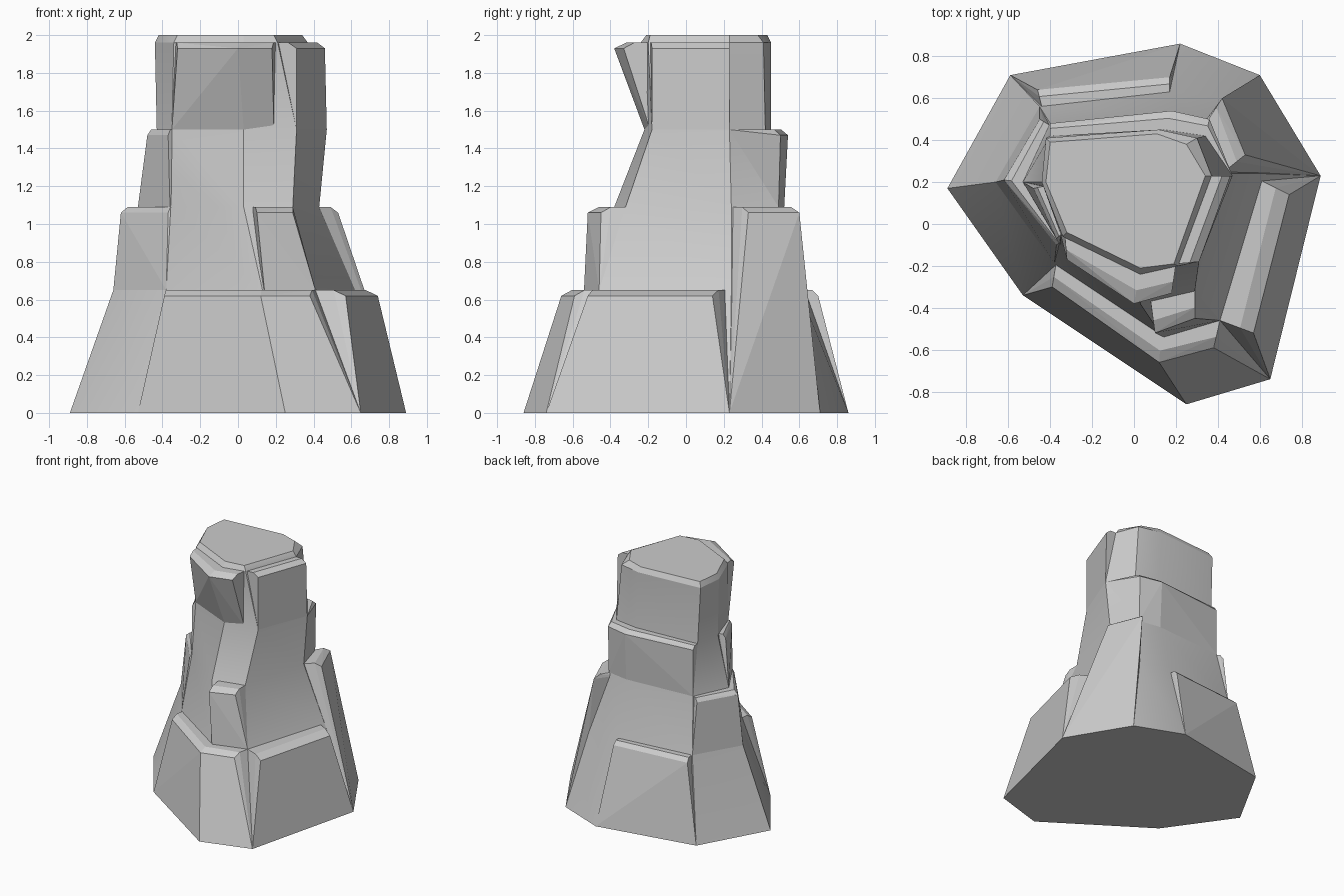
import bpy, bmesh, math

if "Cube" in bpy.data.objects:
    bpy.data.objects.remove(bpy.data.objects["Cube"])


def finish(name, bm):
    bmesh.ops.recalc_face_normals(bm, faces=bm.faces[:])
    mesh = bpy.data.meshes.new(name)
    bm.to_mesh(mesh)
    bm.free()
    ob = bpy.data.objects.new(name, mesh)
    bpy.context.collection.objects.link(ob)
    return ob


def loft(name, rings):
    bm = bmesh.new()
    rows = [[bm.verts.new((x, y, z)) for x, y in pts] for z, pts in rings]
    n = len(rows[0])
    for a, b in zip(rows, rows[1:]):
        for i in range(n):
            j = (i + 1) % n
            bm.faces.new((a[i], a[j], b[j], b[i]))
    bm.faces.new(rows[0])
    bm.faces.new(rows[-1])
    return finish(name, bm)


def slab(name, z0, bottom, z1, top, inner, bevel=0.03):
    """Rock slab leaning on the core, with a chamfered upper edge."""
    bm = bmesh.new()
    for x, y in bottom:
        bm.verts.new((x, y, z0))
    for (x, y), (u, v) in zip(top, inner):
        bm.verts.new((x, y, z1 - bevel))
        bm.verts.new((x + (u - x) * 0.4, y + (v - y) * 0.4, z1))
        bm.verts.new((u, v, z1))
    # buried points inside the core keep the back of the slab hidden
    for pts, z in ((bottom, z0), (inner, z1 - bevel)):
        for x, y in (pts[0], pts[-1]):
            bm.verts.new((x * 0.85, y * 0.85 + 0.02, z))
    r = bmesh.ops.convex_hull(bm, input=bm.verts[:])
    loose = {g for g in r["geom_interior"] if isinstance(g, bmesh.types.BMVert)}
    bmesh.ops.delete(bm, geom=list(loose), context='VERTS')
    bmesh.ops.dissolve_limit(bm, angle_limit=math.radians(2),
                             verts=bm.verts[:], edges=bm.edges[:])
    return finish(name, bm)


# Corner order: left, back left, back, back right, right, front right, front, front left
r0 = [(-.89, .17), (-.59, .71), (.22, .86), (.60, .71),
      (.89, .23), (.65, -.74), (.25, -.86), (-.53, -.34)]
r1 = [(-.66, .20), (-.45, .56), (.17, .63), (.46, .60),
      (.62, .24), (.41, -.46), (.13, -.53), (-.38, -.19)]
r2 = [(-.53, .20), (-.40, .48), (.18, .52), (.36, .49),
      (.43, .24), (.29, -.32), (.03, -.38), (-.35, -.10)]
r3 = [(-.43, .20), (-.40, .42), (.14, .45), (.34, .42),
      (.47, .23), (.31, -.18), (.03, -.22), (-.35, -.05)]
r4 = [(-.44, .20), (-.42, .41), (.12, .45), (.30, .41),
      (.37, .23), (.21, -.20), (.03, -.24), (-.34, -.06)]
r5 = [(-.42, .20), (-.40, .39), (.11, .43), (.25, .38),
      (.34, .23), (.19, -.19), (.03, -.21), (-.32, -.04)]

# Central pillar
core = loft("pillar_core", [(0, r0), (.65, r1), (1.09, r2), (1.5, r3), (1.96, r4), (2, r5)])

# Lowest tier
slab("back_ledge", 0, r0[1:3], .65, [(-.46, .64), (.17, .70)], [(-.44, .56), (.17, .62)])
slab("right_ledge", 0, r0[4:6], .65, [(.74, .14), (.57, -.52)], [(.58, .22), (.41, -.46)])
slab("front_ledge", 0, [r0[7], r0[6], r0[5]], .65,
     [(-.39, -.30), (.12, -.66), (.38, -.59)], [(-.37, -.18), (.13, -.52), (.41, -.46)])

# Second tier
slab("back_right_wedge", 0, r0[3:5], 1.09, [(.42, .60), (.53, .33)], [(.35, .49), (.43, .25)])
slab("left_ledge", .65, [r1[1], r1[0], r1[7]], 1.09,
     [(-.45, .50), (-.62, .21), (-.37, -.10)], [(-.40, .47), (-.53, .20), (-.34, -.08)])
slab("front_block", .65, [(.14, -.54), (.41, -.46)], 1.09,
     [(.10, -.52), (.29, -.45)], [(.08, -.37), (.29, -.32)])

# Third tier
slab("back_upper_ledge", 1.09, r2[1:5], 1.5,
     [(-.40, .48), (.18, .54), (.36, .50), (.46, .25)], r3[1:5])
slab("left_upper_block", 1.09, [(-.53, .20), (-.36, -.09)], 1.5,
     [(-.48, .17), (-.37, -.07)], [(-.43, .18), (-.34, -.04)])

# Crown
slab("front_overhang", 1.5, [r3[7], r3[6], (.19, -.19)], 1.96,
     [(-.32, -.17), (0, -.38), (.18, -.33)], [(-.33, -.05), (.03, -.22), (.20, -.19)])
slab("right_crown_slab", 1.5, [r3[5], r3[4]], 1.96,
     [(.31, -.18), (.46, .23)], [(.20, -.19), (.36, .23)])

# Soft shading on the gently bent core faces only
bpy.context.view_layer.objects.active = core
core.select_set(True)
bpy.ops.object.shade_smooth_by_angle(angle=math.radians(25))
